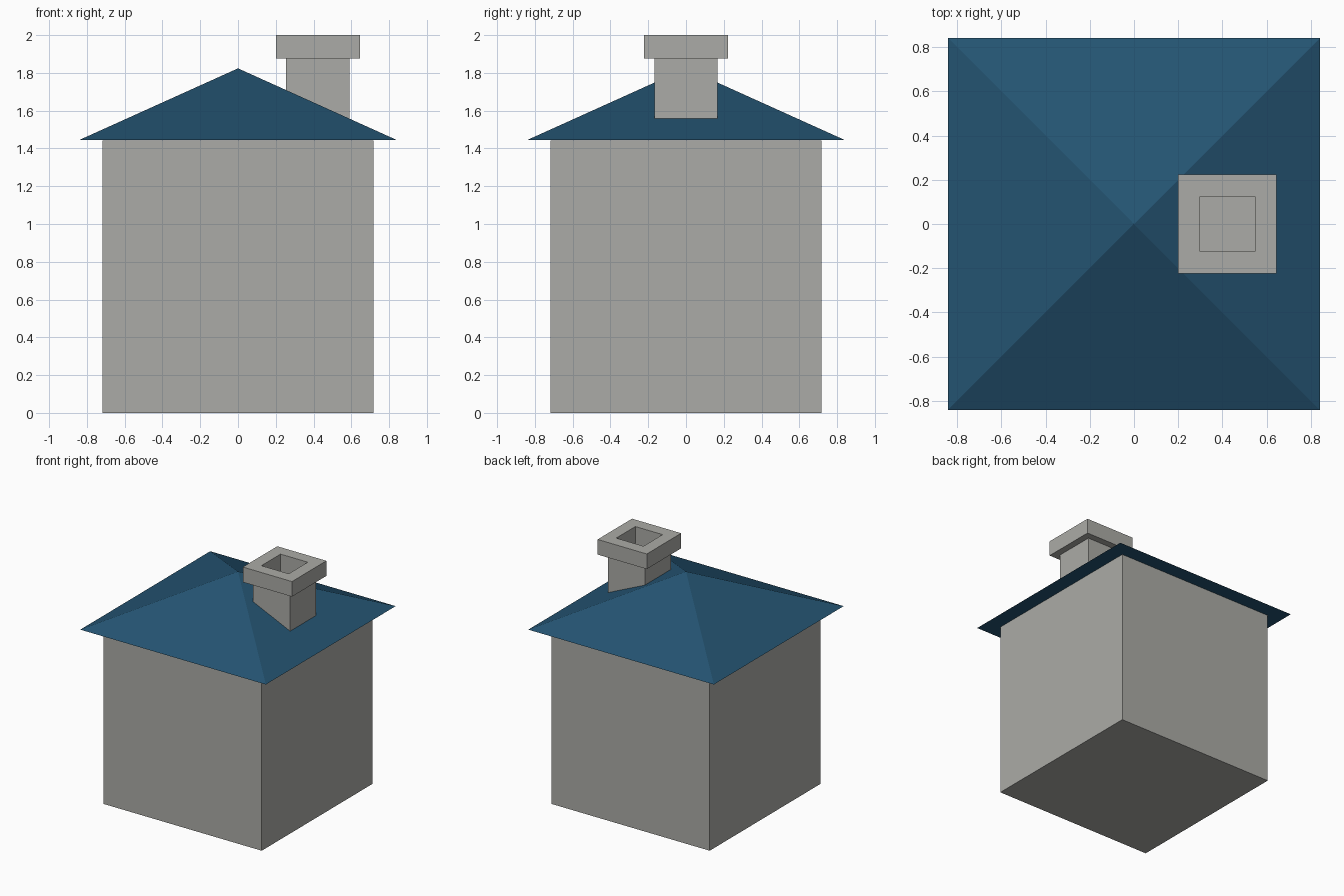
import bpy, bmesh
from mathutils import Matrix

if "Cube" in bpy.data.objects:
    bpy.data.objects.remove(bpy.data.objects["Cube"])


def material(name, rgb):
    m = bpy.data.materials.new(name)
    m.diffuse_color = (*rgb, 1.0)
    m.use_nodes = True
    m.node_tree.nodes["Principled BSDF"].inputs["Base Color"].default_value = m.diffuse_color
    return m


stone = material("pale_stone", (0.41, 0.41, 0.385))
slate = material("blue_roof", (0.0175, 0.088, 0.168))


def finish(name, bm, mat):
    bmesh.ops.recalc_face_normals(bm, faces=bm.faces)
    me = bpy.data.meshes.new(name)
    bm.to_mesh(me)
    bm.free()
    me.materials.append(mat)
    ob = bpy.data.objects.new(name, me)
    bpy.context.collection.objects.link(ob)
    return ob


def square_rings(bm, rings, cx=0.0):
    """Stack square rings (half size, z), bridge them and cap both ends."""
    loops = [[bm.verts.new((cx + sx * h, sy * h, z))
              for sx, sy in ((-1, -1), (1, -1), (1, 1), (-1, 1))] for h, z in rings]
    for a, b in zip(loops, loops[1:]):
        for i in range(4):
            j = (i + 1) % 4
            bm.faces.new((a[i], a[j], b[j], b[i]))
    bm.faces.new(loops[0])
    bm.faces.new(loops[-1])


# Walls: a plain square block
bm = bmesh.new()
square_rings(bm, [(0.718, 0.0), (0.718, 1.443)])
finish("walls", bm, stone)

# Roof: four-sided pyramid with overhanging eaves
bm = bmesh.new()
bmesh.ops.create_cone(bm, cap_ends=True, segments=4, radius1=0.842 * 2 ** 0.5,
                      radius2=0, depth=0.38,
                      matrix=Matrix.Translation((0, 0, 1.634)) @ Matrix.Rotation(0.785398, 4, 'Z'))
finish("roof", bm, slate)

# Chimney: shaft, wider cap and sunken flue in one continuous profile
bm = bmesh.new()
square_rings(bm, [(0.168, 1.50), (0.168, 1.876), (0.223, 1.876), (0.223, 2.0),
                  (0.124, 2.0), (0.124, 1.80)], cx=0.423)
finish("chimney", bm, stone)
